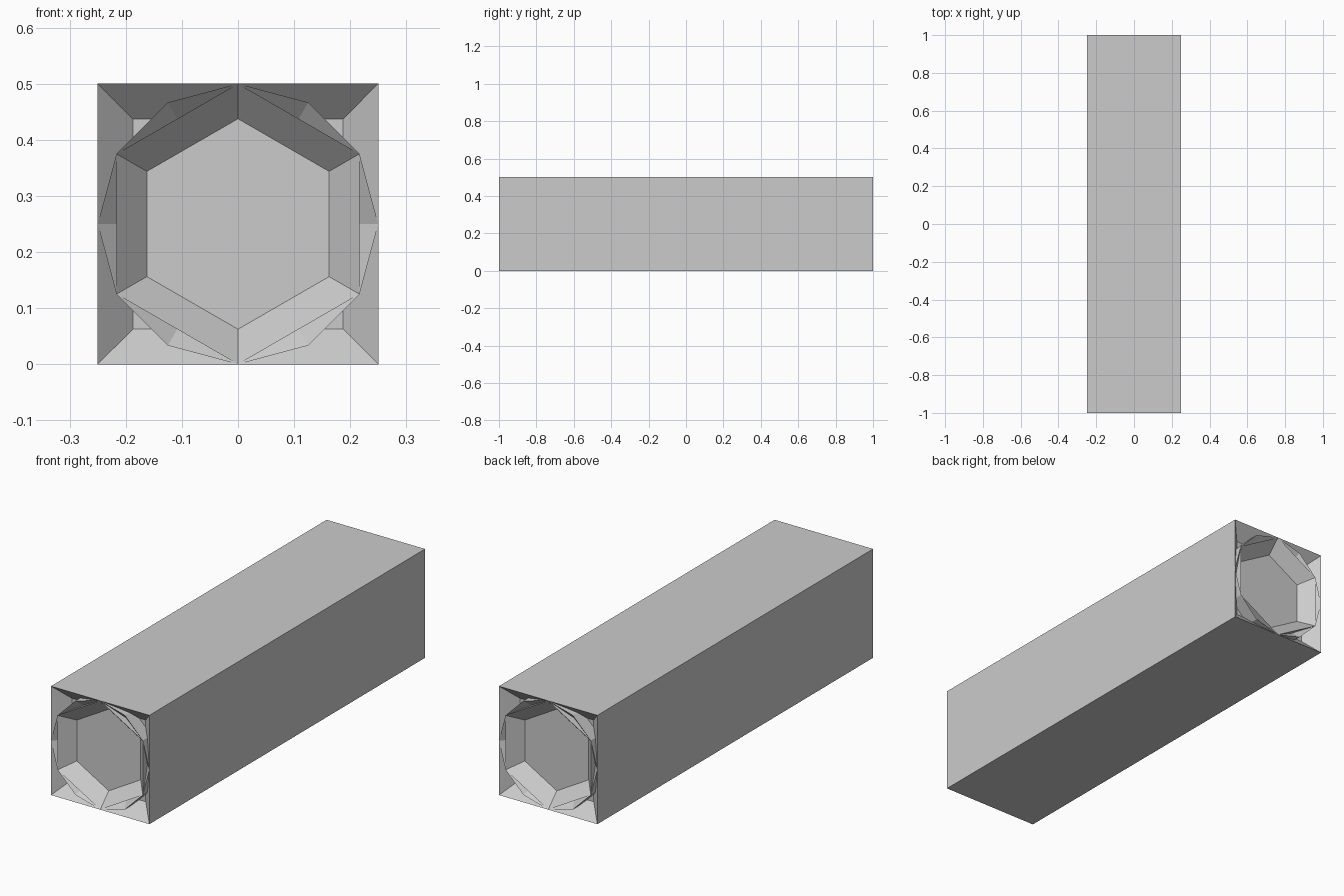
import bpy, bmesh, math

if "Cube" in bpy.data.objects:
    bpy.data.objects.remove(bpy.data.objects["Cube"])

HALF = 1.0      # half length along y
DEPTH = 0.0625  # recess depth at each end
INSET = 0.75    # recess floor scale
MID_Z = 0.25


def beam(name, sides, radius, start):
    """Prism along y whose two ends are sunk in with sloped walls."""
    bm = bmesh.new()
    rings = []
    for y, k in ((-HALF + DEPTH, INSET), (-HALF, 1), (HALF, 1), (HALF - DEPTH, INSET)):
        ring = []
        for i in range(sides):
            a = start + 2 * math.pi * i / sides
            ring.append(bm.verts.new((radius * k * math.cos(a), y,
                                      MID_Z + radius * k * math.sin(a))))
        rings.append(ring)
    # Sloped recess walls and outer sides
    for r0, r1 in zip(rings, rings[1:]):
        for i in range(sides):
            j = (i + 1) % sides
            bm.faces.new((r0[i], r0[j], r1[j], r1[i]))
    # Recess floors
    bm.faces.new(rings[0])
    bm.faces.new(rings[-1])
    bmesh.ops.recalc_face_normals(bm, faces=bm.faces)
    mesh = bpy.data.meshes.new(name)
    bm.to_mesh(mesh)
    bm.free()
    obj = bpy.data.objects.new(name, mesh)
    bpy.context.collection.objects.link(obj)
    return obj


# Three nested beams sharing one axis
beam("square_beam", 4, 0.25 * math.sqrt(2), math.pi / 4)
beam("round_beam", 12, 0.25, math.pi / 2)
beam("hexagonal_beam", 6, 0.25, math.pi / 2)
